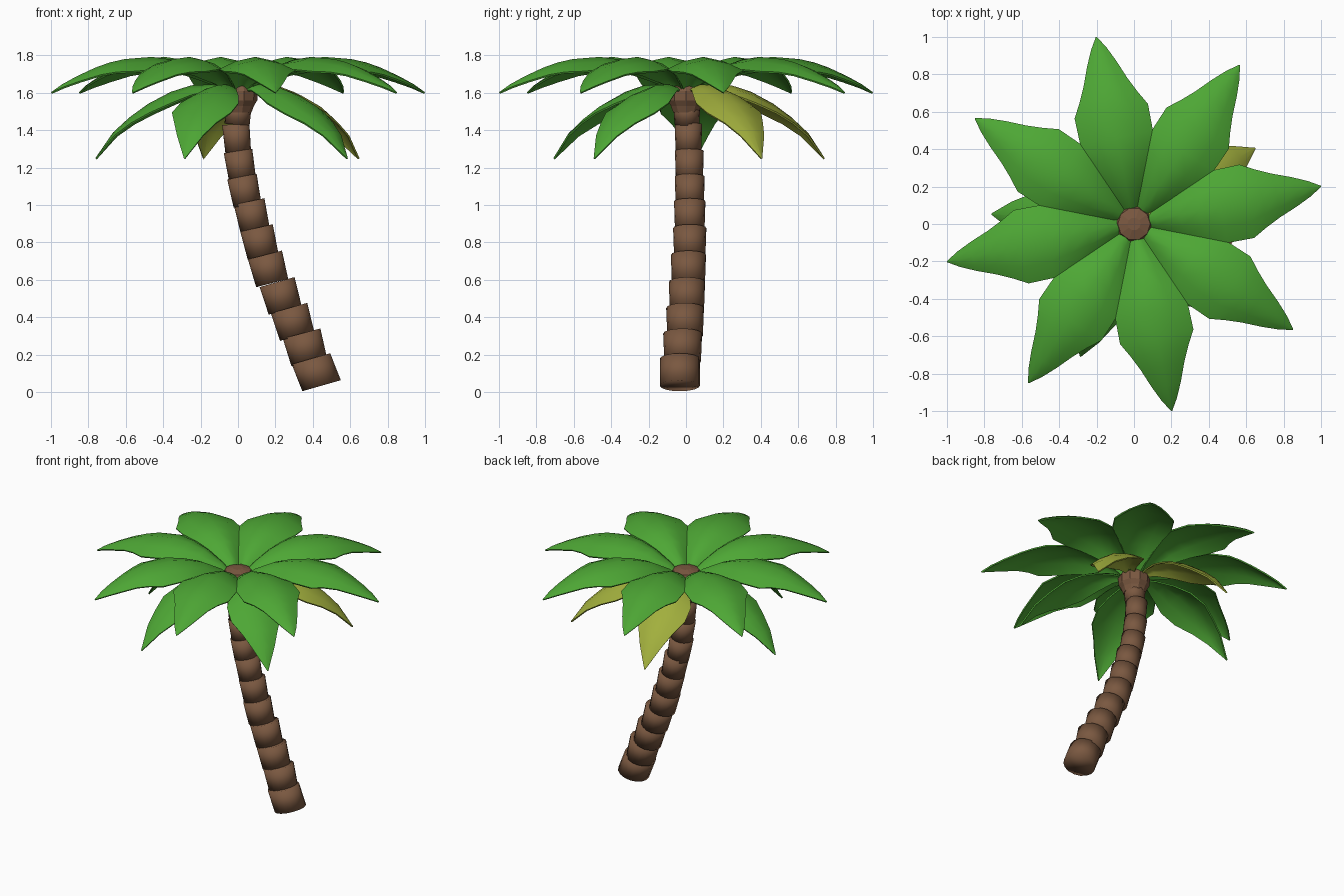
import bpy, bmesh, math
from mathutils import Vector, Matrix

if "Cube" in bpy.data.objects:
    bpy.data.objects.remove(bpy.data.objects["Cube"])


def material(name, rgb):
    m = bpy.data.materials.new(name)
    m.diffuse_color = (*rgb, 1)
    m.use_nodes = True
    m.node_tree.nodes["Principled BSDF"].inputs["Base Color"].default_value = m.diffuse_color
    return m


GREEN = material("leaf_green", (0.075, 0.385, 0.035))
YELLOW = material("dry_leaf_yellow", (0.36, 0.43, 0.047))
BROWN = material("bark_brown", (0.195, 0.098, 0.052))


def make_object(name, bm, mat, smooth=True):
    me = bpy.data.meshes.new(name)
    bm.to_mesh(me)
    bm.free()
    for p in me.polygons:
        p.use_smooth = smooth
    me.materials.append(mat)
    ob = bpy.data.objects.new(name, me)
    bpy.context.collection.objects.link(ob)
    return ob


def loft(name, rings, sides, mat, smooth=True):
    """Rings are (centre, radius, tilt towards -x); both ends are capped."""
    bm = bmesh.new()
    loops = []
    for c, r, tilt in rings:
        rot = Matrix.Rotation(-tilt, 3, 'Y')
        loops.append([bm.verts.new(Vector(c) + rot @ Vector(
            (r * math.cos(2 * math.pi * i / sides), r * math.sin(2 * math.pi * i / sides), 0)))
            for i in range(sides)])
    for a, b in zip(loops, loops[1:]):
        for i in range(sides):
            j = (i + 1) % sides
            bm.faces.new((a[i], a[j], b[j], b[i]))
    bm.faces.new(loops[0][::-1])
    bm.faces.new(loops[-1])
    return make_object(name, bm, mat, smooth)


# Trunk: stacked, leaning segments (top x, y, z, top radius, tilt in degrees)
SEGMENTS = [
    (.390, -.033, .178, .107, 16), (.340, -.018, .313, .104, 15),
    (.273, -.005, .449, .101, 16), (.209, .005, .588, .097, 16),
    (.144, .013, .733, .094, 14.5), (.099, .020, .877, .089, 13),
    (.059, .020, 1.019, .084, 12), (.021, .020, 1.152, .080, 11),
    (.000, .018, 1.289, .077, 9), (-.012, .013, 1.433, .073, 5),
    (.003, .005, 1.540, .071, -4),
]
for k, (x, y, z, r, deg) in enumerate(SEGMENTS):
    t = math.radians(deg)
    top = Vector((x, y, z))
    low = top - (0.11 if k == 10 else 0.155) * Vector((-math.sin(t), 0, math.cos(t)))
    low_r = r * 0.94
    if k == 0:
        low, low_r = Vector((.447, y, .034)), r
    loft(f"trunk_segment_{k + 1}", [(low, low_r, t), (top, r, t)], 16, BROWN)

# Crown knob that the leaves grow from
knob = [(.072, 1.495), (.085, 1.53), (.103, 1.56), (.106, 1.61), (.087, 1.648), (.035, 1.662)]
loft("crown_knob", [((0, 0, z), r, 0) for r, z in knob], 10, BROWN, False)

# Leaf profiles: distance from centre, spine height, half width
UPPER = [(.06, 1.625, .028), (.12, 1.675, .056), (.25, 1.745, .112), (.36, 1.778, .157),
         (.47, 1.792, .198), (.62, 1.78, .2), (.70, 1.762, .158), (.78, 1.734, .12),
         (.88, 1.688, .08), (.96, 1.645, .042), (1.02, 1.603, .003)]
LOWER = [(.05, 1.625, .015), (.14, 1.645, .06), (.25, 1.64, .12), (.36, 1.605, .168),
         (.48, 1.542, .17), (.58, 1.47, .12), (.67, 1.388, .075), (.765, 1.25, .003)]


def leaf(name, profile, degrees, mat, bow=0.0):
    """Arched blade: the edges sag below the spine, square to its slope."""
    bm = bmesh.new()
    rows = []
    n = len(profile)
    for k, (u, z, w) in enumerate(profile):
        a, b = profile[max(k - 1, 0)], profile[min(k + 1, n - 1)]
        slope = Vector((b[0] - a[0], b[1] - a[1])).normalized()
        fold = 0.33 + 0.25 * max(0, 1 - u / 0.45)
        side = bow * math.sin(math.pi * k / (n - 1))
        row = []
        for f in (-1, -.55, 0, .55, 1):
            sag = fold * w * abs(f) ** 1.7
            row.append(bm.verts.new((u + slope.y * sag * 0.6, f * w + side, z - slope.x * sag)))
        rows.append(row)
    for a, b in zip(rows, rows[1:]):
        for i in range(4):
            bm.faces.new((a[i], b[i], b[i + 1], a[i + 1]))
    bm.transform(Matrix.Rotation(math.radians(degrees), 4, 'Z'))
    ob = make_object(name, bm, mat)
    mod = ob.modifiers.new("thickness", 'SOLIDIFY')
    mod.thickness = 0.01
    mod.offset = -1
    bpy.ops.object.select_all(action='DESELECT')
    ob.select_set(True)
    bpy.context.view_layer.objects.active = ob
    bpy.ops.object.modifier_apply(modifier=mod.name)
    bpy.ops.object.shade_smooth_by_angle(angle=math.radians(50))


# Eight upper leaves and five drooping lower leaves, two of them dry
for i in range(8):
    leaf(f"upper_leaf_{i + 1}", UPPER, 11.4 + 45 * i, GREEN)
for i, bow in enumerate((.015, 0, 0, -.025, 0)):
    leaf(f"lower_leaf_{i + 1}", LOWER, 32 + 72 * i, YELLOW if i < 2 else GREEN, bow)
